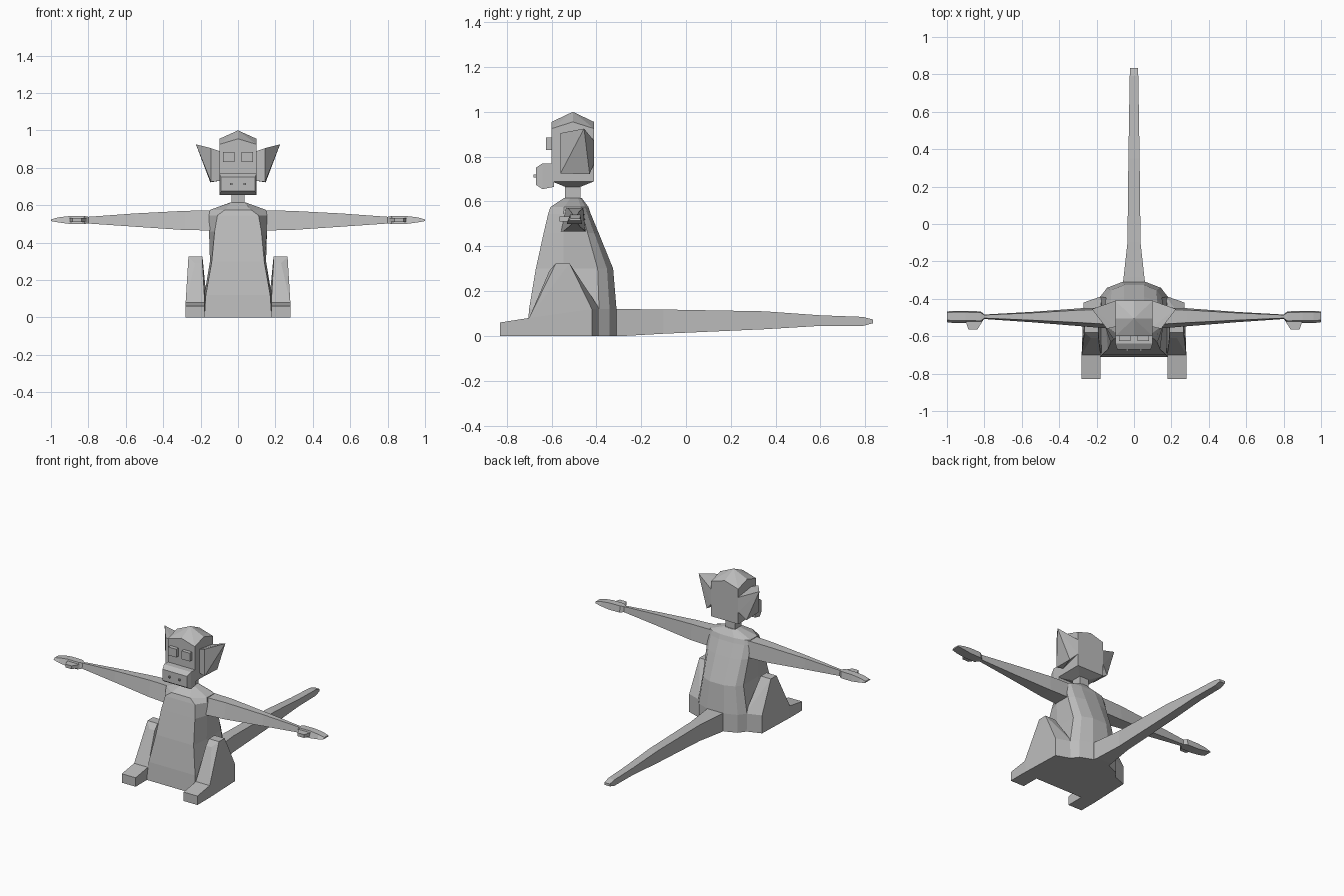
import bpy, bmesh

cube = bpy.data.objects.get("Cube")
if cube:
    bpy.data.objects.remove(cube, do_unlink=True)

grey = bpy.data.materials.new("plain grey")
grey.use_nodes = True
colour = (0.5, 0.5, 0.5, 1)
grey.diffuse_color = colour
grey.node_tree.nodes["Principled BSDF"].inputs["Base Color"].default_value = colour


def finish(name, bm):
    bmesh.ops.recalc_face_normals(bm, faces=bm.faces[:])
    mesh = bpy.data.meshes.new(name)
    bm.to_mesh(mesh)
    bm.free()
    mesh.materials.append(grey)
    obj = bpy.data.objects.new(name, mesh)
    bpy.context.collection.objects.link(obj)
    return obj


def loft(name, rings):
    """Skin a row of equal-sized rings and cap both ends."""
    bm = bmesh.new()
    loops = [[bm.verts.new(p) for p in ring] for ring in rings]
    count = len(loops[0])
    for low, high in zip(loops, loops[1:]):
        for i in range(count):
            j = (i + 1) % count
            bm.faces.new((low[i], low[j], high[j], high[i]))
    bm.faces.new(loops[0])
    bm.faces.new(loops[-1])
    return finish(name, bm)


def hull(name, points):
    """Faceted convex solid around a few corner points."""
    bm = bmesh.new()
    for p in points:
        bm.verts.new(p)
    bmesh.ops.convex_hull(bm, input=bm.verts[:])
    bmesh.ops.dissolve_limit(bm, angle_limit=0.02, verts=bm.verts[:], edges=bm.edges[:])
    return finish(name, bm)


def box(name, x, y, z):
    return hull(name, [(a, b, c) for a in x for b in y for c in z])


def lerp(a, b, t):
    return a + (b - a) * t


# Body: faceted rings with a flat front and a rounded back
def body_ring(z, front, back, front_w, side_w):
    half = [(front_w, front), (side_w, lerp(front, back, 0.36)),
            (side_w, lerp(front, back, 0.8)),
            (side_w * 0.8, lerp(front, back, 0.92)), (side_w * 0.35, back)]
    return [(x, y, z) for x, y in half] + [(-x, y, z) for x, y in reversed(half)]


loft("body", [body_ring(*r) for r in (
    (0, -0.71, -0.31, 0.18, 0.18),
    (0.12, -0.7, -0.31, 0.172, 0.18),
    (0.3, -0.67, -0.325, 0.14, 0.15),
    (0.46, -0.635, -0.39, 0.125, 0.155),
    (0.545, -0.615, -0.425, 0.11, 0.155),
    (0.575, -0.605, -0.435, 0.07, 0.15),
    (0.615, -0.545, -0.465, 0.035, 0.04))])
box("neck", (-0.035, 0.035), (-0.54, -0.47), (0.6, 0.69))

# Head: box with a peaked crown and a tapered underside
head = []
for x in (-0.1, 0, 0.1):
    for y in (-0.6, -0.505, -0.41):
        head.append((x, y, 0.925 + 0.03 * (x == 0) + (0.03 + 0.015 * (x == 0)) * (y == -0.505)))
        if x and y != -0.505:
            head += [(x, y, 0.69), (x * 0.35, lerp(-0.505, y, 0.35), 0.665)]
hull("head", head)

# Snout with bevelled front
hull("snout", [(s * w, y, z) for s in (-1, 1) for w, y, low, high in (
    (0.1, -0.59, 0.665, 0.77), (0.1, -0.64, 0.655, 0.77), (0.09, -0.67, 0.675, 0.75))
    for z in (low, high)])

# Tail
tail = []
for y, w, low, high in ((-0.36, 0.065, 0, 0.12), (-0.28, 0.055, 0, 0.12),
                        (-0.1, 0.035, 0.01, 0.118), (0.35, 0.03, 0.03, 0.11),
                        (0.6, 0.026, 0.045, 0.092), (0.79, 0.023, 0.045, 0.085),
                        (0.835, 0.02, 0.057, 0.073)):
    tail.append([(-w, y, low), (w, y, low), (w, y, high), (-w, y, high)])
loft("tail", tail)

for s, side in ((1, "left"), (-1, "right")):
    def flip(points):
        return [(s * x, y, z) for x, y, z in points]

    # Face details
    box(side + "_eye", (s * 0.02, s * 0.08), (-0.625, -0.59), (0.83, 0.885))
    box(side + "_nostril", (s * 0.03, s * 0.042), (-0.68, -0.66), (0.708, 0.72))

    # Ear: flared wedge
    hull(side + "_ear", flip([
        (0.1, -0.55, 0.89), (0.1, -0.55, 0.73), (0.145, -0.56, 0.905),
        (0.145, -0.56, 0.725), (0.225, -0.455, 0.925), (0.148, -0.43, 0.722),
        (0.1, -0.41, 0.87), (0.1, -0.41, 0.77)]))

    # Arm and flat hand
    arm = []
    for x, front, back, low, high in (
            (0.12, -0.56, -0.445, 0.465, 0.572), (0.28, -0.547, -0.45, 0.467, 0.57),
            (0.55, -0.525, -0.47, 0.485, 0.556), (0.8, -0.508, -0.484, 0.502, 0.538),
            (0.82, -0.53, -0.467, 0.5, 0.542), (0.9, -0.53, -0.465, 0.5, 0.542),
            (0.96, -0.53, -0.465, 0.508, 0.535), (1.0, -0.525, -0.467, 0.515, 0.524)):
        inset = (back - front) * 0.2
        arm.append(flip([(x, front, low), (x, back, low),
                         (x, back - inset / 2, high), (x, front + inset, high)]))
    loft(side + "_arm", arm)
    hull(side + "_thumb", flip([(x, y, z) for x, y in (
        (0.81, -0.52), (0.9, -0.52), (0.885, -0.565), (0.838, -0.565))
        for z in (0.51, 0.532)]))

    # Leg: folded thigh and block foot
    hull(side + "_foot", flip([(x, y, z) for x in (0.178, 0.28) for y, top in (
        (-0.83, 0.06), (-0.69, 0.082)) for z in (0, top)]))
    thigh = [(x, -0.7, z) for x in (0.178, 0.28) for z in (0, 0.08)]
    thigh += [(x, y, z) for x, y in ((0.27, -0.42), (0.17, -0.385)) for z in (0, 0.12)]
    thigh += [(x, y, z) for x in (0.19, 0.265) for y, z in ((-0.58, 0.325), (-0.52, 0.325))]
    thigh += [(0.19, -0.61, 0.29), (0.23, -0.61, 0.29)]
    hull(side + "_thigh", flip(thigh))
